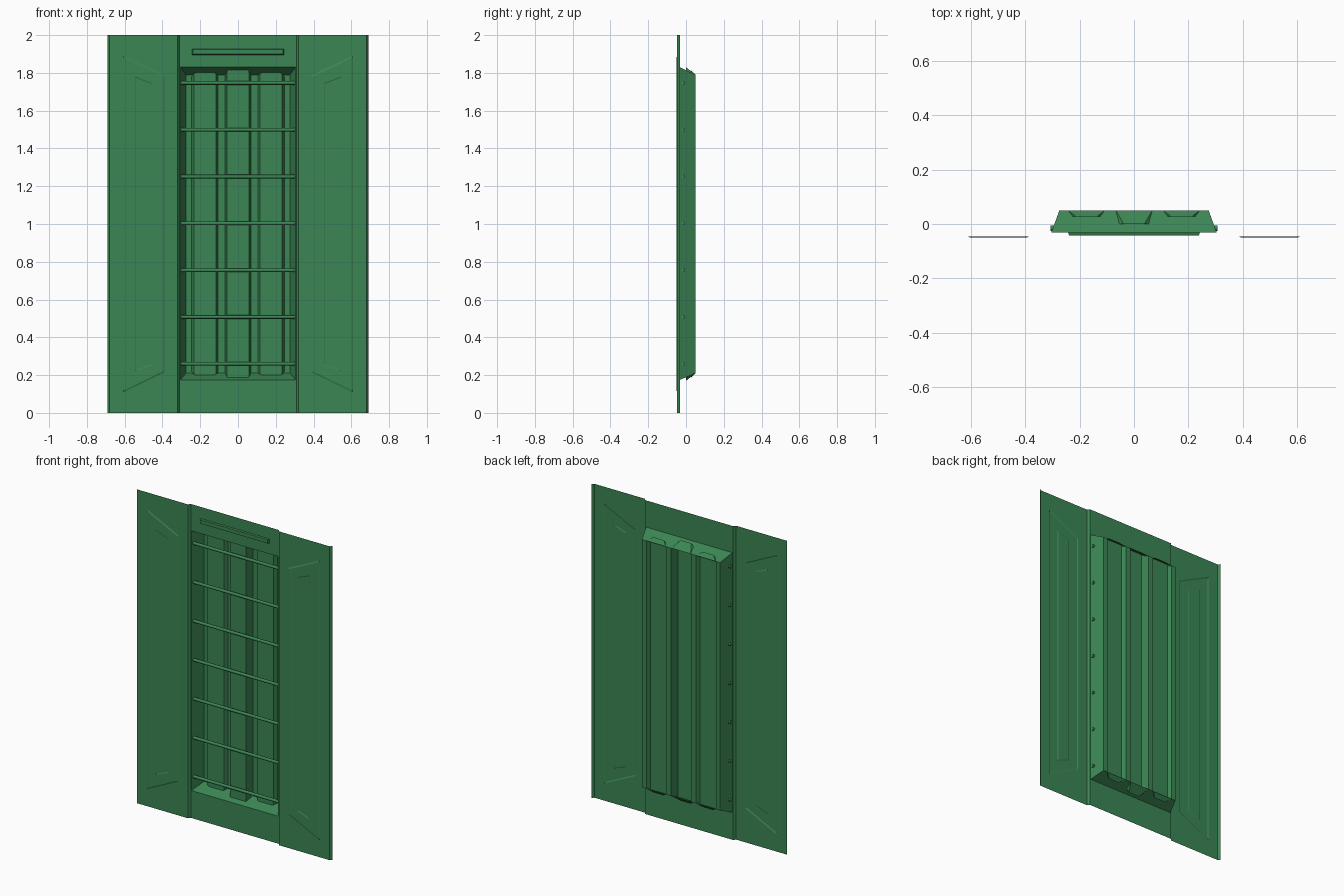
import bpy, bmesh, math

if "Cube" in bpy.data.objects:
    bpy.data.objects.remove(bpy.data.objects["Cube"])

mat = bpy.data.materials.new("green_paint")
mat.diffuse_color = (0.044, 0.236, 0.087, 1)
mat.use_nodes = True
mat.node_tree.nodes["Principled BSDF"].inputs["Base Color"].default_value = mat.diffuse_color


def rect(x0, x1, z0, z1, y):
    return [(x0, y, z0), (x1, y, z0), (x1, y, z1), (x0, y, z1)]


def trapezoid(x_in, x_out, h_in, h_out, y):
    # upright trapezoid centred on z = 1
    return [(x_in, y, 1 - h_in), (x_out, y, 1 - h_out),
            (x_out, y, 1 + h_out), (x_in, y, 1 + h_in)]


def cut_rect(cx, w, h, y, c):
    # upright rectangle centred on z = 1 with clipped corners
    pts = [(w - c, -h), (w, c - h), (w, h - c), (w - c, h),
           (c - w, h), (-w, h - c), (-w, c - h), (c - w, -h)]
    return [(cx + x, y, 1 + z) for x, z in pts]


def sheet(name, loops, cap=True, mirror=False, extra=()):
    """Sheet metal: nested loops joined by quads, plus any extra flat strips."""
    bm = bmesh.new()
    rings = [[bm.verts.new(p) for p in loop] for loop in loops]
    for a, b in zip(rings, rings[1:]):
        n = len(a)
        for i in range(n):
            j = (i + 1) % n
            bm.faces.new((a[i], a[j], b[j], b[i]))
    if cap and rings:
        bm.faces.new(rings[-1])
    for strip in extra:
        bm.faces.new([bm.verts.new(p) for p in strip])
    bmesh.ops.remove_doubles(bm, verts=bm.verts, dist=0.0001)
    me = bpy.data.meshes.new(name)
    bm.to_mesh(me)
    bm.free()
    ob = bpy.data.objects.new(name, me)
    bpy.context.collection.objects.link(ob)
    me.materials.append(mat)
    if mirror:
        ob.modifiers.new("mirror", "MIRROR").use_mirror_merge = False
    return ob


def fold(x0, y0, x1, y1):
    # full-height strip between two upright edges
    return [(x0, y0, 0), (x1, y1, 0), (x1, y1, 2), (x0, y0, 2)]


# Side panels: folded upright edges, raised field and shallow inner slot
PANEL_Y = -0.0465
sheet("side_panels", [
    rect(0.321, 0.679, 0, 2, PANEL_Y),
    trapezoid(0.388, 0.61, 0.785, 0.892, PANEL_Y),
    trapezoid(0.394, 0.604, 0.779, 0.881, -0.05),
    trapezoid(0.457, 0.543, 0.747, 0.780, -0.05),
    trapezoid(0.461, 0.539, 0.742, 0.773, -0.0475),
], mirror=True, extra=[
    fold(0.31, -0.032, 0.321, PANEL_Y),
    fold(0.679, PANEL_Y, 0.69, -0.032),
])

# Centre frame with the sloping walls of the recess
sheet("centre_frame", [
    rect(-0.31, 0.31, 0, 2, -0.032),
    rect(-0.305, 0.305, 0.175, 1.83, -0.032),
    rect(-0.275, 0.275, 0.21, 1.79, 0.05),
], cap=False)

# Flat strips of the back between the ribs
RIBS = [(-0.175, 0.027, 0.813), (0, 0.0, 0.83), (0.175, 0.027, 0.813)]
edges = [-0.275]
for cx, _, _ in RIBS:
    edges += [cx - 0.07, cx + 0.07]
edges.append(0.275)
sheet("back_strips", [], extra=[
    rect(x0, x1, 0.21, 1.79, 0.05) for x0, x1 in zip(edges[::2], edges[1::2])])

# Hollow upright ribs with clipped ends poking through the recess slopes
for cx, y, h in RIBS:
    sheet("upright_rib", [
        cut_rect(cx, 0.07, 0.79, 0.05, 0.003),
        cut_rect(cx, 0.058, h, y, 0.02),
    ])

# Raised bar above the opening
sheet("top_bar", [
    rect(-0.243, 0.243, 1.896, 1.926, -0.032),
    rect(-0.239, 0.239, 1.899, 1.923, -0.042),
])

# Horizontal rungs across the recess
for i in range(7):
    bpy.ops.mesh.primitive_cylinder_add(
        vertices=8, radius=0.01, depth=0.614,
        location=(0, -0.015, 0.26 + 0.2478 * i), rotation=(0, math.pi / 2, 0))
    rung = bpy.context.object
    rung.name = "rung"
    rung.data.materials.append(mat)
    bpy.ops.object.shade_smooth_by_angle(angle=math.radians(50))
